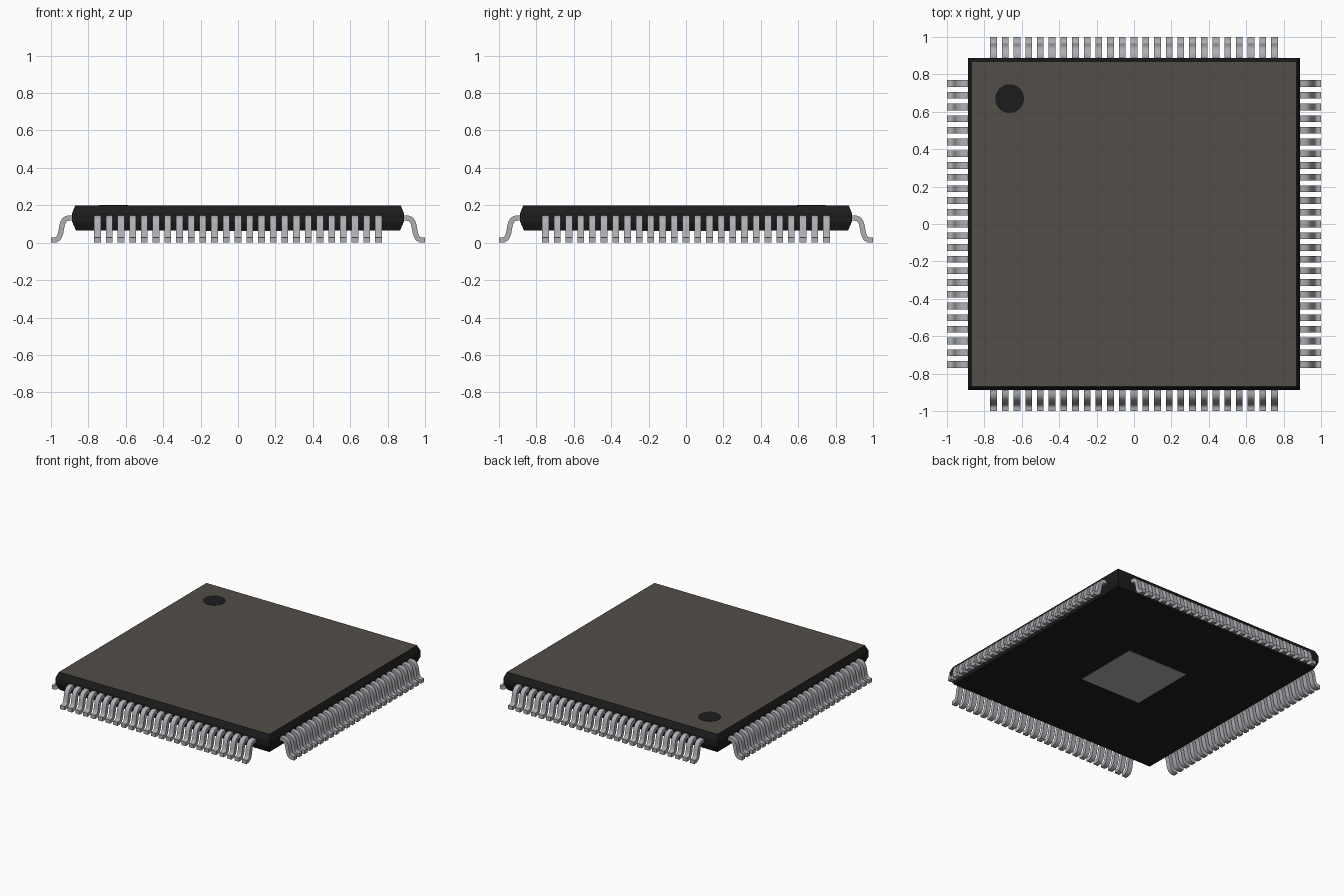
import bpy, bmesh, math
from mathutils import Vector

if "Cube" in bpy.data.objects:
    bpy.data.objects.remove(bpy.data.objects["Cube"])


def material(name, rgb):
    m = bpy.data.materials.new(name)
    m.diffuse_color = (*rgb, 1)
    m.use_nodes = True
    m.node_tree.nodes["Principled BSDF"].inputs["Base Color"].default_value = m.diffuse_color
    return m


BLACK = material("black plastic", (0.012, 0.012, 0.012))
TOP = material("warm grey top", (0.085, 0.076, 0.064))
SILVER = material("lead silver", (0.42, 0.43, 0.45))


def finish(bm, name, *mats):
    bmesh.ops.recalc_face_normals(bm, faces=bm.faces)
    mesh = bpy.data.meshes.new(name)
    bm.to_mesh(mesh)
    bm.free()
    for m in mats:
        mesh.materials.append(m)
    ob = bpy.data.objects.new(name, mesh)
    bpy.context.collection.objects.link(ob)
    return ob


# Package body: stacked square rings, widest in the middle
bm = bmesh.new()
rings = []
for z, h in [(0.065, 0.866), (0.112, 0.887), (0.158, 0.887), (0.2, 0.87)]:
    rings.append([bm.verts.new((sx * h, sy * h, z))
                  for sx, sy in [(-1, -1), (1, -1), (1, 1), (-1, 1)]])
for a, b in zip(rings, rings[1:]):
    for i in range(4):
        j = (i + 1) % 4
        bm.faces.new((a[i], a[j], b[j], b[i]))
bm.faces.new(rings[0])
bm.faces.new(rings[-1]).material_index = 1
finish(bm, "package_body", BLACK, TOP)

# Pin one marker: thin disc on the top
bm = bmesh.new()
bmesh.ops.create_cone(bm, cap_ends=True, segments=32, radius1=0.077, radius2=0.077, depth=0.004)
bmesh.ops.translate(bm, verts=bm.verts, vec=(-0.665, 0.67, 0.2))
finish(bm, "pin_one_marker", BLACK)

# Thermal pad: thin plate on the underside
bm = bmesh.new()
bmesh.ops.create_cube(bm, size=1)
bmesh.ops.scale(bm, verts=bm.verts, vec=(0.5, 0.5, 0.006))
bmesh.ops.translate(bm, verts=bm.verts, vec=(0, 0, 0.065))
finish(bm, "thermal_pad", SILVER)

# Lead centre line: short shoulder, S bend, flat foot
ctrl = [Vector(p) for p in [(0.9, 0.132), (0.968, 0.132), (0.922, 0.014), (0.985, 0.014)]]
path = [Vector((0.86, 0.132))]
N = 14
for k in range(N + 1):
    t = k / N
    path.append(sum((c * math.comb(3, i) * t**i * (1 - t)**(3 - i)
                     for i, c in enumerate(ctrl)), Vector((0, 0))))
path.append(Vector((1.0, 0.014)))

PITCH, WIDTH, THICK, COUNT = 0.0626, 0.036, 0.028, 25


def lead_row(name, angle):
    bm = bmesh.new()
    loops = []
    y0 = -PITCH * (COUNT - 1) / 2
    for k, p in enumerate(path):
        d = (path[min(k + 1, len(path) - 1)] - path[max(k - 1, 0)]).normalized()
        n = Vector((-d.y, d.x)) * THICK / 2
        loops.append([bm.verts.new((q.x, y0 + s * WIDTH / 2, q.y))
                      for q, s in [(p - n, -1), (p + n, -1), (p + n, 1), (p - n, 1)]])
    for a, b in zip(loops, loops[1:]):
        for i in range(4):
            j = (i + 1) % 4
            bm.faces.new((a[i], a[j], b[j], b[i]))
    bm.faces.new(loops[0])
    bm.faces.new(loops[-1])
    ob = finish(bm, name, SILVER)
    ob.data.shade_smooth()
    ob.data.set_sharp_from_angle(angle=math.radians(40))
    arr = ob.modifiers.new("row", 'ARRAY')
    arr.count = COUNT
    arr.use_relative_offset = False
    arr.use_constant_offset = True
    arr.constant_offset_displace = (0, PITCH, 0)
    ob.rotation_euler.z = angle


# One row of leads on each side
for i, side in enumerate(["right", "back", "left", "front"]):
    lead_row(side + "_leads", i * math.pi / 2)
